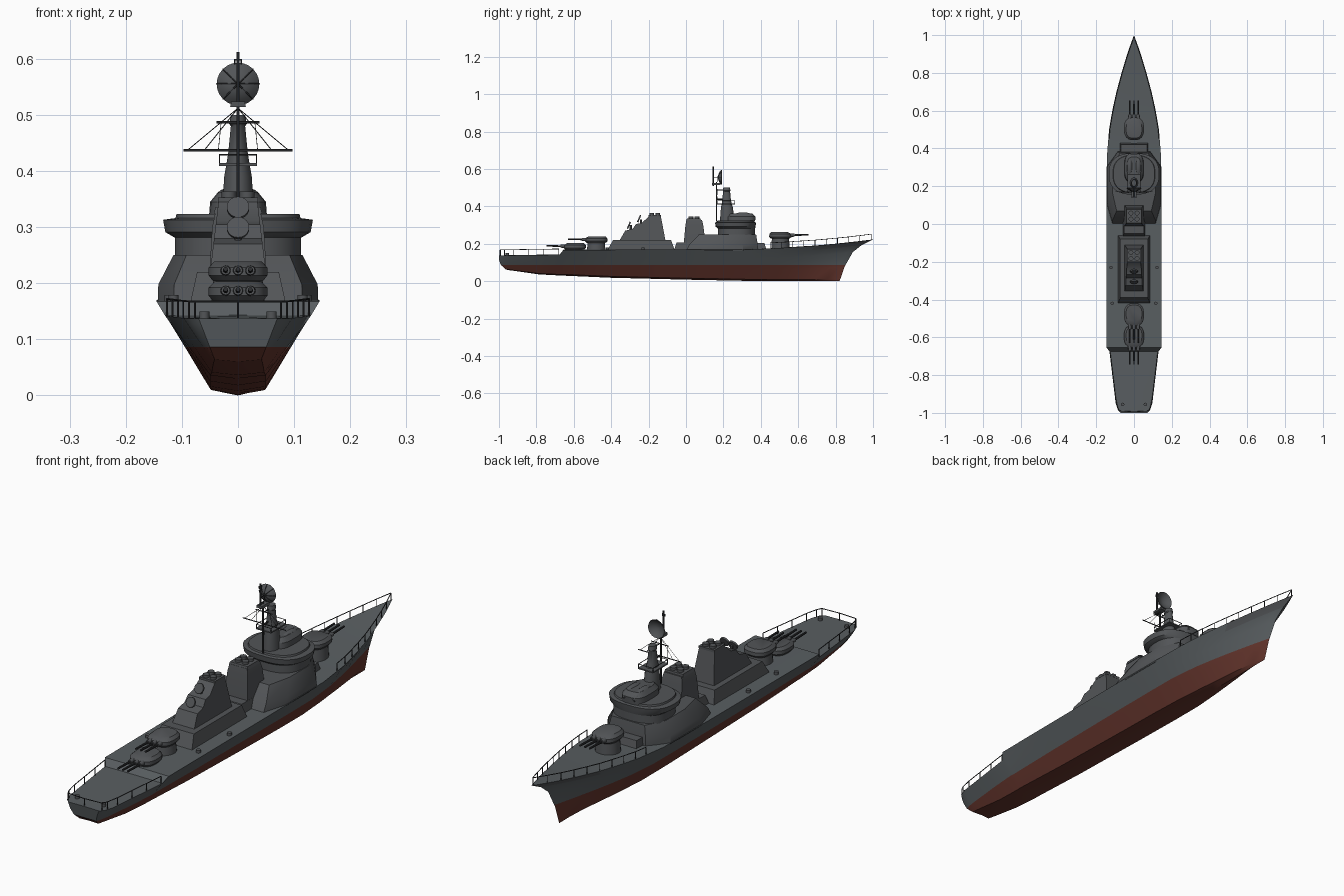
import bpy, bmesh, math
from mathutils import Vector

if "Cube" in bpy.data.objects:
    bpy.data.objects.remove(bpy.data.objects["Cube"])


def material(name, rgb):
    m = bpy.data.materials.new(name)
    m.diffuse_color = (*rgb, 1)
    m.use_nodes = True
    m.node_tree.nodes["Principled BSDF"].inputs["Base Color"].default_value = m.diffuse_color
    return m


HULL = material("hull_gray", (0.10, 0.113, 0.12))
GRAY = material("structure_gray", (0.085, 0.09, 0.096))
RED = material("bottom_red", (0.13, 0.036, 0.026))
DARK = material("dark_metal", (0.03, 0.032, 0.035))


def finish(name, bm, mats, angle=0.6):
    bmesh.ops.remove_doubles(bm, verts=bm.verts, dist=1e-5)
    bmesh.ops.recalc_face_normals(bm, faces=bm.faces)
    for f in bm.faces:
        f.smooth = True
    for e in bm.edges:
        e.smooth = e.calc_face_angle(3.0) < angle
    me = bpy.data.meshes.new(name)
    bm.to_mesh(me)
    bm.free()
    for m in mats:
        me.materials.append(m)
    ob = bpy.data.objects.new(name, me)
    bpy.context.collection.objects.link(ob)
    return ob


def add_loft(bm, rings, caps=(True, True)):
    vs = [[bm.verts.new(p) for p in r] for r in rings]
    n = len(vs[0])
    for a, b in zip(vs, vs[1:]):
        for i in range(n):
            bm.faces.new((a[i], a[(i + 1) % n], b[(i + 1) % n], b[i]))
    if caps[0]:
        bm.faces.new(vs[0][::-1])
    if caps[1]:
        bm.faces.new(vs[-1])


def loft(name, rings, mat=GRAY):
    bm = bmesh.new()
    add_loft(bm, rings)
    return finish(name, bm, [mat])


def rect(w, y0, y1, z):
    return [(-w, y0, z), (w, y0, z), (w, y1, z), (-w, y1, z)]


def oval(rx, ry, cy, z, n=24, power=1.0, cx=0.0):
    pts = []
    for i in range(n):
        c, s = math.cos(2 * math.pi * (i + .5) / n), math.sin(2 * math.pi * (i + .5) / n)
        pts.append((cx + rx * math.copysign(abs(c) ** power, c), cy + ry * math.copysign(abs(s) ** power, s), z))
    return pts


def rods(name, segs, r, mat=DARK, n=6, r2=None):
    bm = bmesh.new()
    for p, q in segs:
        p, q = Vector(p), Vector(q)
        d = q - p
        rot = d.to_track_quat('Z', 'Y').to_matrix().to_4x4()
        rot.translation = (p + q) / 2
        bmesh.ops.create_cone(bm, cap_ends=True, segments=n, radius1=r, radius2=r if r2 is None else r2,
                              depth=d.length, matrix=rot)
    return finish(name, bm, [mat])


def lerp(table, y):
    for (a, u), (b, v) in zip(table, table[1:]):
        if y <= b:
            return u + (v - u) * (y - a) / (b - a)
    return table[-1][1]


# Hull: sections lofted from stern to raked bow
WIDTH = [(-1, .07), (-.985, .085), (-.95, .097), (-.8, .115), (-.675, .13), (-.655, .145), (0, .146),
         (.35, .144), (.5, .132), (.6, .115), (.7, .093), (.8, .066), (.9, .036), (.96, .015), (1, 0)]
DECK = [(-1, .137), (-.675, .142), (-.655, .167), (.35, .17), (.5, .177), (.7, .19), (.85, .204), (1, .222)]
KEEL = [(-1, .06), (-.8, .036), (-.4, .018), (0, .008), (.4, 0), (1, 0)]
BOTTOM = [(-1, .04), (-.7, .045), (.3, .045), (.7, .02), (1, 0)]
# height fraction, bow end and stern end of each row
ROWS = [(.05, .825, .965), (.35, .848, .99), (.7, .892, 1), (.87, .94, 1), (1, 1, 1)]


def shift(y, bow, stern):
    if y > .4:
        return .4 + (y - .4) * (bow - .4) / .6
    if y < -.7:
        return -.7 + (y + .7) * (stern - .7) / .3
    return y


rings = []
for y in [w[0] for w in WIDTH] + [-.4, .2]:
    w, d, k, b = (lerp(t, y) for t in (WIDTH, DECK, KEEL, BOTTOM))
    b = min(b, w)
    side = [(b + (w - b) * f, shift(y, e, s), k + (d - k) * f) for f, e, s in ROWS]
    rings.append([(0, shift(y, .82, .955), k)] + side + [(0, y, d + .001)] + [(-p[0], p[1], p[2]) for p in side[::-1]])
rings.sort(key=lambda r: r[6][1])
bm = bmesh.new()
add_loft(bm, rings, (True, False))
bmesh.ops.bisect_plane(bm, geom=bm.verts[:] + bm.edges[:] + bm.faces[:], plane_co=(0, 0, .086), plane_no=(0, 0, 1))
bmesh.ops.recalc_face_normals(bm, faces=bm.faces)
for f in bm.faces:
    f.material_index = 1 if f.calc_center_median().z < .086 else 2 if f.normal.z > .6 else 0
finish("hull", bm, [HULL, RED, GRAY], .5)

# Railings at bow and stern
segs = []


def rail(path):
    up = Vector((0, 0, .03))
    for p in path:
        segs.append((p, p + up))
    for p, q in zip(path, path[1:]):
        segs.append((p + up, q + up))


def edge(y, s):
    return Vector((s * max(lerp(WIDTH, y) - .003, 0), y, lerp(DECK, y)))


for s in (-1, 1):
    rail([edge(.45 + .06 * i, s) for i in range(9)] + [edge(.99, s)])
    rail([edge(y, s) for y in (-.68, -.76, -.84, -.92, -.97, -.99)])
rail([edge(-.99, -1), Vector((0, -.994, .137)), edge(-.99, 1)])
rods("railings", segs, .0018, n=5)

# Aft deckhouse and stepped aft funnel
loft("aft_deckhouse", [rect(.085, -.42, -.06, .165), rect(.073, -.39, -.08, .22)])
profile = [(-.355, .218), (-.325, .27), (-.285, .28), (-.267, .305), (-.235, .312), (-.2, .345), (-.135, .35), (-.11, .218)]
loft("aft_funnel", [[(s * (.05 - (z - .218) * .12), y, z) for y, z in profile] for s in (-1, 1)])
loft("aft_funnel_cap", [rect(.036, -.2, -.133, .343), rect(.036, -.2, -.133, .353)])
rods("aft_dishes", [((0, y, z), (0, y - .007, z + .003)) for y, z in ((-.302, .297), (-.247, .333))], .02, GRAY, 20)
rods("aft_dish_stands", [((0, y, z), (0, y, z + .025)) for y, z in ((-.295, .275), (-.24, .305))], .006, GRAY, 8)

# Forward funnel with base
loft("funnel_base", [rect(.06, -.065, .12, .165), rect(.052, -.05, .12, .206)])
loft("forward_funnel", [rect(.052, -.012, .105, .2), rect(.046, -.003, .092, .3), rect(.04, .002, .085, .328)])
loft("forward_funnel_cap", [rect(.043, .002, .08, .324), rect(.04, .005, .078, .336)])
rods("funnel_pipes", [((sx * .016, y + sy * .016, z), (sx * .016, y + sy * .016, z + .013))
                      for y, z in ((.042, .333), (-.167, .35)) for sx in (-1, 1) for sy in (-1, 1)], .013, GRAY, 12)


# Main superstructure, widening to the hull sides
def plan(w, back, front, z, nose):
    return [(-w * .8, back, z), (w * .8, back, z), (w, back + .1, z), (w, front - .08, z), (nose, front, z),
            (-nose, front, z), (-w, front - .08, z), (-w, back + .1, z)]


loft("superstructure", [plan(.143, .0, .385, .165, .085), plan(.142, .02, .383, .198, .085), plan(.115, .07, .375, .25, .075)])
loft("forward_deckhouse", [rect(.075, .36, .43, .165), rect(.07, .36, .42, .203)])

# Bridge drum with flared gallery
loft("bridge_drum", [oval(.113, .1, .27, .245, 32, .8), oval(.113, .1, .27, .29, 32, .8)])
loft("bridge_gallery", [oval(.113, .1, .27, .281, 32, .8), oval(.13, .107, .265, .291, 32, .8),
                        oval(.134, .11, .265, .313, 32, .8), oval(.112, .1, .265, .316, 32, .8),
                        oval(.11, .098, .265, .323, 32, .8)])

# Rounded director on the bridge roof
loft("director_body", [oval(.052, .075, .295, .318, 24, .6), oval(.05, .075, .297, .345, 24, .6),
                       oval(.036, .06, .295, .362, 24, .6)])
for side, sx in (("left", -1), ("right", 1)):
    loft("director_hood_" + side, [oval(.022 * math.cos(a), .068 * math.cos(a), .305, .338 + .03 * math.sin(a), 20, 1, sx * .023)
                                   for a in [math.radians(d) for d in (-80, -50, -20, 0, 25, 50, 70, 85)]])

# Tower mast with platform
loft("mast_tower", [oval(.03, .04, .22, .318, 16), oval(.025, .033, .219, .39, 16), oval(.018, .024, .217, .43, 16),
                    oval(.013, .019, .217, .48, 16), oval(.016, .021, .217, .484, 16), oval(.013, .018, .217, .5, 16)])
loft("mast_platform", [rect(.034, .165, .262, .409), rect(.034, .165, .262, .414)])
corners = [Vector(p) for p in rect(.033, .166, .261, .414)]
up = Vector((0, 0, .015))
segs = [(p, p + up) for p in corners] + [(corners[i] + up, corners[(i + 1) % 4] + up) for i in range(4)]
rods("platform_rails", segs, .0015)

# Pole mast, yards, rigging and radar dish
rods("pole_mast", [((0, .163, .32), (0, .163, .53)), ((0, .145, .51), (0, .145, .612)), ((0, .163, .437), (0, .22, .437))], .0035)
rods("yards", [((-.097, .17, .437), (.097, .17, .437)), ((-.038, .17, .487), (.038, .17, .487)),
               ((0, .163, .487), (0, .217, .487))], .0022)
rods("rigging", [((s * x, .17, .437), (s * x2, .165, z)) for s in (-1, 1)
                 for x, x2, z in ((.09, 0, .512), (.06, 0, .512), (.035, .03, .487))], .0008, n=4)
loft("dish_bracket", [rect(.014, .138, .185, .514), rect(.012, .138, .185, .524)])
bowl = [(.002, .172), (.015, .174), (.028, .181), (.038, .191), (.037, .193), (.027, .184), (.014, .177), (.002, .175)]
loft("radar_dish", [[(r * math.cos(i * math.pi / 12), y, .555 + r * math.sin(i * math.pi / 12)) for i in range(24)]
                    for r, y in bowl])
ribs = []
for i in range(8):
    c, s = math.cos(i * math.pi / 4), math.sin(i * math.pi / 4)
    ribs += [((0, .169, .555), (.028 * c, .18, .555 + .028 * s)), ((.028 * c, .18, .555 + .028 * s), (.038 * c, .19, .555 + .038 * s))]
rods("dish_ribs", ribs + [((0, .145, .555), (0, .173, .555)), ((0, .163, .52), (0, .172, .55))], .0015, n=5)
rods("pole_top_bar", [((-.006, .145, .598), (.006, .145, .598)), ((-.006, .145, .59), (-.006, .145, .6)),
                      ((.006, .145, .59), (.006, .145, .6))], .0015)


# Triple gun turrets
def turret(name, y, z, d, base):
    loft(name + "_base", [oval(.048, .05, y, base, 24), oval(.044, .046, y, z - .014, 24)])
    loft(name + "_house", [oval(.045, .05, y, z - .018, 20, .75), oval(.053, .061, y, z - .008, 20, .75),
                           oval(.053, .06, y, z + .006, 20, .75), oval(.042, .046, y - d * .005, z + .017, 20, .75)])
    xs = (-.022, 0, .022)
    rods(name + "_sleeves", [((x, y + d * .035, z), (x, y + d * .075, z + .001)) for x in xs], .011, GRAY, 12, .008)
    rods(name + "_barrels", [((x, y + d * .04, z), (x, y + d * .15, z + .003)) for x in xs], .005, DARK, 10, .004)


turret("forward_turret", .505, .245, 1, .17)
turret("upper_aft_turret", -.48, .222, -1, .165)
turret("lower_aft_turret", -.595, .186, -1, .16)

# Bollards along the deck edges
rods("bollards", [((s * x, y, z), (s * x, y, z + .014)) for s in (-1, 1)
                  for x, y, z in ((.122, -.23, .165), (.115, -.42, .165), (.06, -.955, .136))], .009, GRAY, 12)
